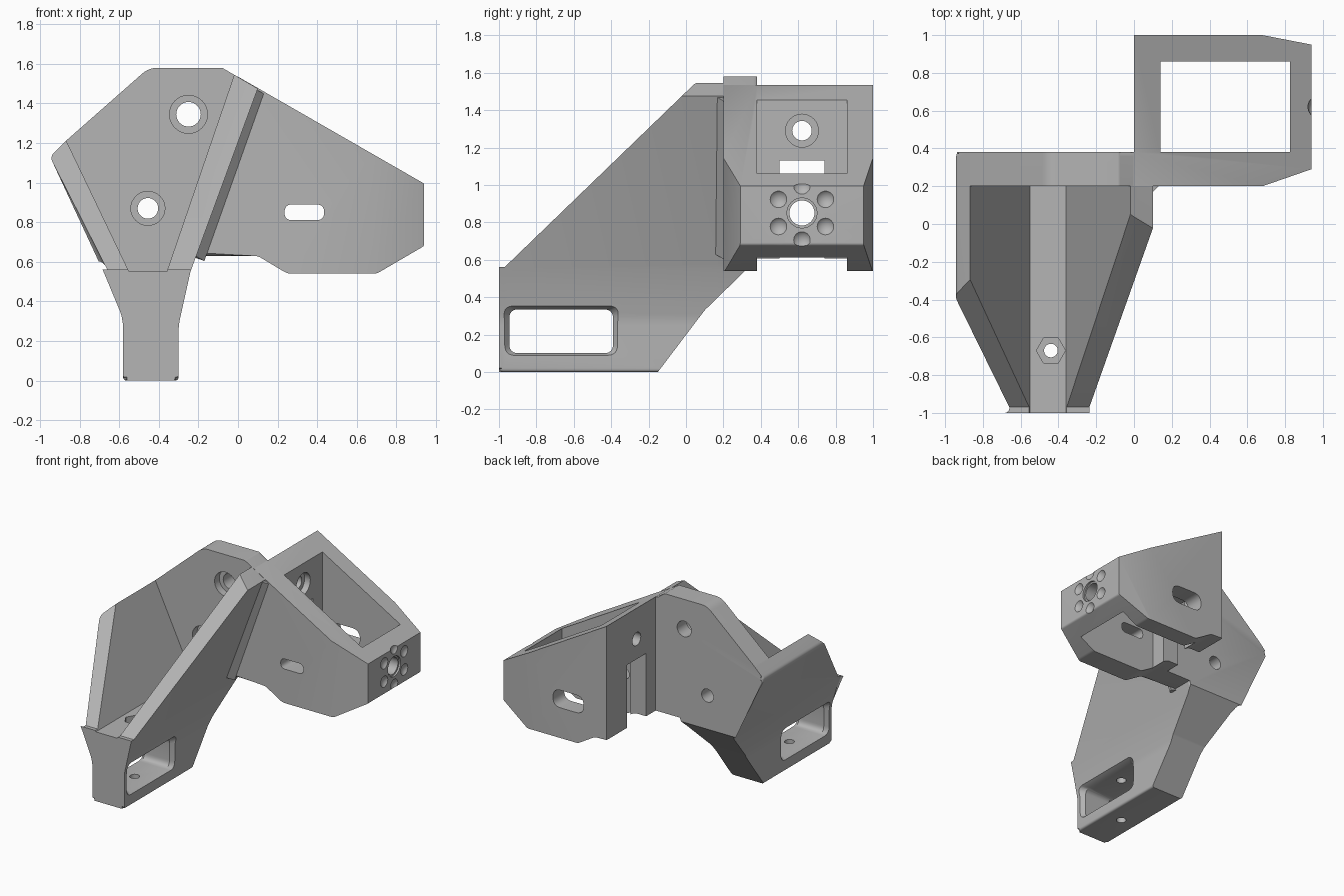
import bpy, bmesh, math
from mathutils import Vector

cube = bpy.data.objects.get("Cube")
if cube:
    bpy.data.objects.remove(cube, do_unlink=True)

grey = bpy.data.materials.new("plain grey")
grey.use_nodes = True
grey.diffuse_color = (0.46, 0.46, 0.46, 1)
grey.node_tree.nodes["Principled BSDF"].inputs["Base Color"].default_value = grey.diffuse_color


def add_object(name, bm):
    bmesh.ops.recalc_face_normals(bm, faces=bm.faces[:])
    mesh = bpy.data.meshes.new(name)
    bm.to_mesh(mesh)
    bm.free()
    mesh.materials.append(grey)
    ob = bpy.data.objects.new(name, mesh)
    bpy.context.collection.objects.link(ob)
    return ob


def rounded(points):
    """Outline whose points may carry a corner radius as third value."""
    out = []
    for i, p in enumerate(points):
        here = Vector(p[:2])
        if len(p) < 3:
            out.append(here)
            continue
        u = (Vector(points[i - 1][:2]) - here).normalized()
        v = (Vector(points[(i + 1) % len(points)][:2]) - here).normalized()
        cut = p[2] / math.tan(u.angle(v) / 2)
        a, b = here + u * cut, here + v * cut
        for k in range(7):
            t = k / 6
            out.append(a * (1 - t) ** 2 + here * 2 * t * (1 - t) + b * t * t)
    return out


def place(axis, p, t):
    return {"x": (t, p[0], p[1]), "y": (p[0], t, p[1]), "z": (p[0], p[1], t)}[axis]


def prism(name, points, axis, start, end, bevel=0, top=9, grow=0):
    """Extruded outline; cap edges below top are bevelled, grow widens the end cap."""
    pts = rounded(points)
    centre = sum(pts, Vector((0, 0))) / len(pts)
    bm = bmesh.new()
    rings = []
    for t, g in ((start, 0), (end, grow)):
        rings.append([bm.verts.new(place(axis, p + (p - centre).normalized() * g, t)) for p in pts])
    caps = [bm.faces.new(r) for r in rings]
    for i in range(len(pts)):
        bm.faces.new([rings[0][i - 1], rings[0][i], rings[1][i], rings[1][i - 1]])
    if bevel:
        edges = [e for f in caps for e in f.edges if max(v.co.z for v in e.verts) < top]
        bmesh.ops.bevel(bm, geom=edges, offset=bevel, segments=3, profile=0.5, affect="EDGES")
    return add_object(name, bm)


def box_outline(a, b, c, d, r):
    return [(a, c, r), (b, c, r), (b, d, r), (a, d, r)]


def round_hole(u, v, radius, axis, start, end, sides=32):
    ring = [(u + radius * math.cos(k * math.tau / sides), v + radius * math.sin(k * math.tau / sides))
            for k in range(sides)]
    return prism("hole_cutter", ring, axis, start, end)


def combine(ob, tool, operation="DIFFERENCE"):
    mod = ob.modifiers.new("combine", "BOOLEAN")
    mod.operation, mod.solver, mod.object = operation, "EXACT", tool
    bpy.context.view_layer.objects.active = ob
    bpy.ops.object.modifier_apply(modifier=mod.name)
    bpy.data.objects.remove(tool, do_unlink=True)


# Flared body: front outline extruded, then trimmed by its side outline
body = prism("flared_body", [
    (-0.58, 0, 0.02), (-0.3, 0, 0.02), (-0.3, 0.28, 0.3), (-0.24, 0.55), (0.1, 1.475),
    (-0.08, 1.58, 0.03), (-0.45, 1.58, 0.12), (-0.87, 1.21, 0.04), (-0.95, 1.13, 0.04),
    (-0.655, 0.55), (-0.58, 0.3, 0.3)], "y", -1, 0.38, bevel=0.022)
combine(body, prism("side_trim", [
    (-1.1, -0.1), (-0.225, -0.1), (-0.15, 0, 0.04), (0.1, 0.33, 0.1), (0.5, 0.72), (0.5, 1.7),
    (0.2, 1.7), (0.2, 1.545), (0.05, 1.545, 0.03), (-0.97, 0.56), (-1.1, 0.56)],
    "x", -1.3, 0.4), "INTERSECT")

# Open trough between the two walls, in front of the back plate
combine(body, prism("trough_cutter", [
    (-0.55, 0.55), (-0.36, 0.55), (0.0, 1.6), (0.0, 1.8), (-0.9, 1.8), (-0.9, 1.28)],
    "y", -1.2, 0.2))

# Side window through the foot, with a chamfered rim each side
window = box_outline(-0.945, -0.39, 0.1, 0.335, 0.05)
combine(body, prism("window_cutter", window, "x", -0.9, 0))
for inner, outer in ((-0.33, -0.27), (-0.55, -0.61)):
    combine(body, prism("rim_cutter", window, "x", inner, outer, grow=0.05))

# Foot bolt hole with a hexagon pocket
combine(body, round_hole(-0.44, -0.67, 0.036, "z", -0.2, 0.7))
combine(body, round_hole(-0.44, -0.67, 0.077, "z", 0.49, 0.7, sides=6))

# Counterbored holes in the back plate
for x, z, r in ((-0.25, 1.345, 0.062), (-0.455, 0.87, 0.052)):
    combine(body, round_hole(x, z, r, "y", 0, 0.6))
    combine(body, round_hole(x, z, r + 0.034, "y", 0, 0.26))

# Side frame: front outline trimmed by its plan outline
frame = prism("side_frame", [
    (-0.28, 0.63), (0.1, 0.63, 0.08), (0.25, 0.54, 0.08), (0.7, 0.54, 0.06), (0.94, 0.68, 0.02),
    (0.94, 0.995), (0, 1.535), (-0.03, 1.535)], "y", 0.2, 1, bevel=0.02, top=0.7)
combine(frame, prism("plan_trim", [
    (-0.5, 0.1), (0.39, 0.1), (0.68, 0.2), (1, 0.311), (1, 0.938), (0.68, 1), (0.16, 1.1),
    (0, 1.1), (0, 0.38), (-0.5, 0.38)], "z", 0, 2), "INTERSECT")
combine(frame, prism("well_cutter", [
    (0.14, 0.38), (0.825, 0.38), (0.825, 0.86), (0.14, 0.86)], "z", 0, 2))

# Slots in the long walls, the rear one larger
combine(frame, prism("slot_cutter", box_outline(0.235, 0.435, 0.81, 0.89, 0.039), "y", 0, 0.5))
combine(frame, prism("slot_cutter", box_outline(0.2, 0.47, 0.78, 0.92, 0.069), "y", 0.8, 1.2))

# Notch and counterbored hole in the inner end wall
combine(frame, prism("notch_cutter", [
    (0.5, 0.4), (0.74, 0.4), (0.74, 1.13), (0.5, 1.13)], "x", -0.2, 0.3))
combine(frame, round_hole(0.62, 1.29, 0.052, "x", -0.2, 0.3))
combine(frame, round_hole(0.62, 1.29, 0.088, "x", 0.09, 0.3))

# Outer end wall: hole ringed by six shallow dimples
combine(frame, round_hole(0.62, 0.85, 0.067, "x", 0.7, 1.2))
combine(frame, round_hole(0.62, 0.85, 0.08, "x", 0.925, 1.2))
for k in range(6):
    angle = math.radians(30 + 60 * k)
    bm = bmesh.new()
    bmesh.ops.create_uvsphere(bm, u_segments=24, v_segments=16, radius=0.06)
    bmesh.ops.translate(bm, verts=bm.verts[:], vec=(
        0.98, 0.62 + 0.145 * math.cos(angle), 0.85 + 0.145 * math.sin(angle)))
    combine(frame, add_object("dimple_cutter", bm))

# Sloping fillet where the body wall meets the frame
bm = bmesh.new()
for x, z in ((0.085, 1.475), (-0.215, 0.63)):
    for dx, y in ((-0.03, 0.22), (0.045, 0.22), (0.045, 0.2), (0.013, 0.187), (0, 0.155), (-0.03, 0.155)):
        bm.verts.new((x + dx, y, z - max(dx, 0) * 0.57))
bmesh.ops.convex_hull(bm, input=bm.verts[:])
fillet = add_object("wall_fillet", bm)

# Smooth rounded edges, keep hard ones crisp
for ob in (body, frame, fillet):
    bpy.ops.object.select_all(action="DESELECT")
    ob.select_set(True)
    bpy.context.view_layer.objects.active = ob
    bpy.ops.object.shade_smooth_by_angle(angle=math.radians(30))
